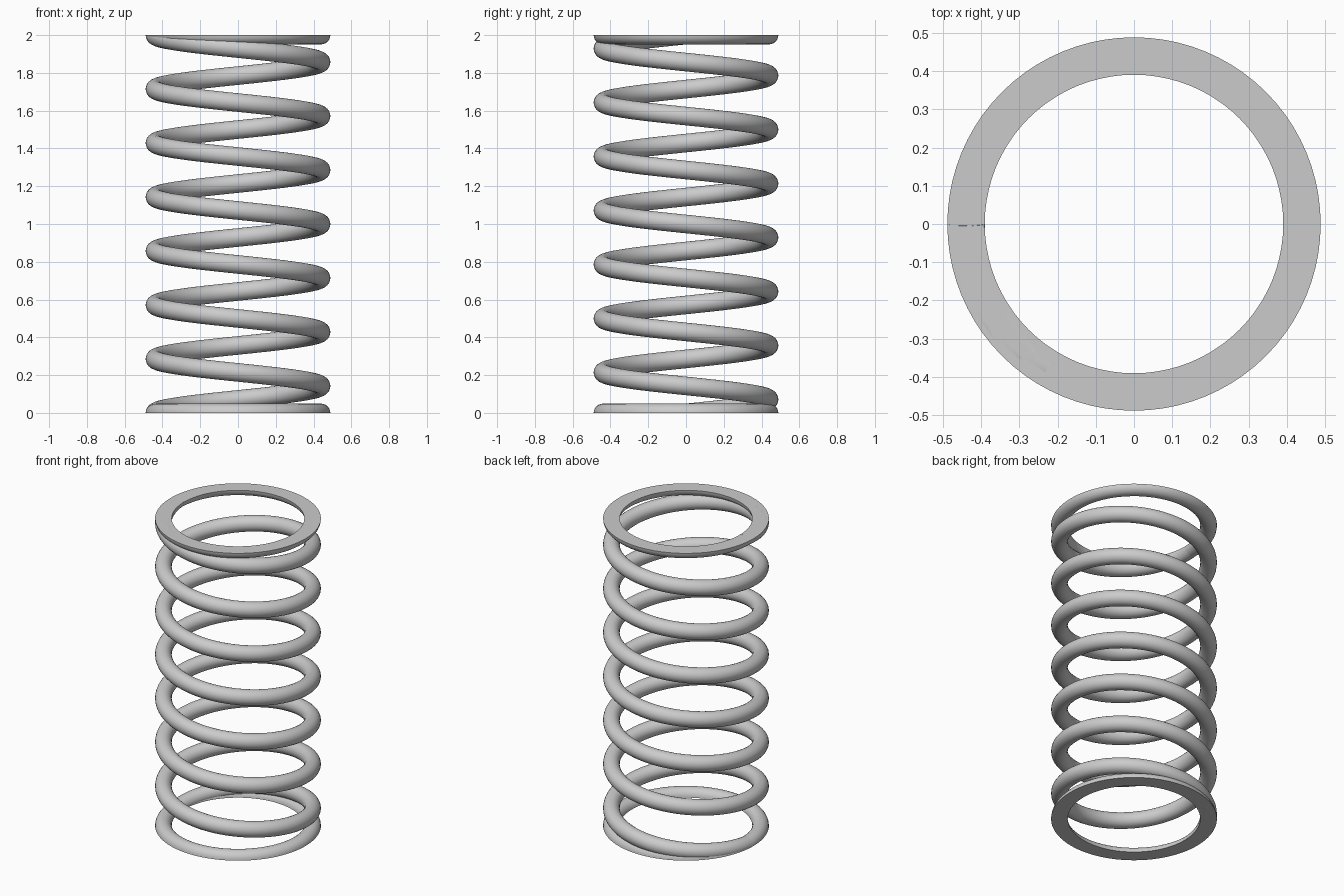
import bpy, bmesh
from math import sin, cos, pi
from mathutils import Vector

if "Cube" in bpy.data.objects:
    bpy.data.objects.remove(bpy.data.objects["Cube"])

R, WIRE = 0.44, 0.049         # coil radius, wire radius
HEIGHT, TURNS = 2.0, 7
STEPS, SIDES = 80, 24         # segments per turn, sides of the wire


def wire(name, z0, z1, turns, closed=False):
    """Sweep round wire along a left-handed helix, ground flat at z=0 and z=HEIGHT."""
    bm = bmesh.new()
    n = STEPS * turns
    rise = (z1 - z0) / (2 * pi * turns)
    rings = []
    for i in range(n if closed else n + 1):
        a = pi - 2 * pi * i / STEPS
        out = Vector((cos(a), sin(a), 0))
        tangent = Vector((R * sin(a), -R * cos(a), rise)).normalized()
        up = tangent.cross(out)
        if up.z < 0:
            up = -up
        centre = out * R + Vector((0, 0, z0 + (z1 - z0) * i / n))
        ring = []
        for k in range(SIDES):
            b = 2 * pi * k / SIDES
            p = centre + out * (WIRE * cos(b)) + up * (WIRE * sin(b))
            p.z = min(max(p.z, 0), HEIGHT)      # ground ends
            ring.append(bm.verts.new(p))
        rings.append(ring)
    for i in range(n):
        r0, r1 = rings[i], rings[(i + 1) % len(rings)]
        for k in range(SIDES):
            j = (k + 1) % SIDES
            bm.faces.new((r0[k], r0[j], r1[j], r1[k]))
    if not closed:
        bm.faces.new(rings[0])
        bm.faces.new(rings[-1])
    bmesh.ops.recalc_face_normals(bm, faces=bm.faces[:])
    mesh = bpy.data.meshes.new(name)
    bm.to_mesh(mesh)
    bm.free()
    ob = bpy.data.objects.new(name, mesh)
    bpy.context.collection.objects.link(ob)
    bpy.ops.object.select_all(action='DESELECT')
    ob.select_set(True)
    bpy.context.view_layer.objects.active = ob
    bpy.ops.object.shade_smooth_by_angle(angle=pi / 6)
    return ob


# Active coils, then the flat ground turn at each end
wire("spring_coils", 0, HEIGHT, TURNS)
wire("bottom_end_turn", 0, 0, 1, closed=True)
wire("top_end_turn", HEIGHT, HEIGHT, 1, closed=True)
